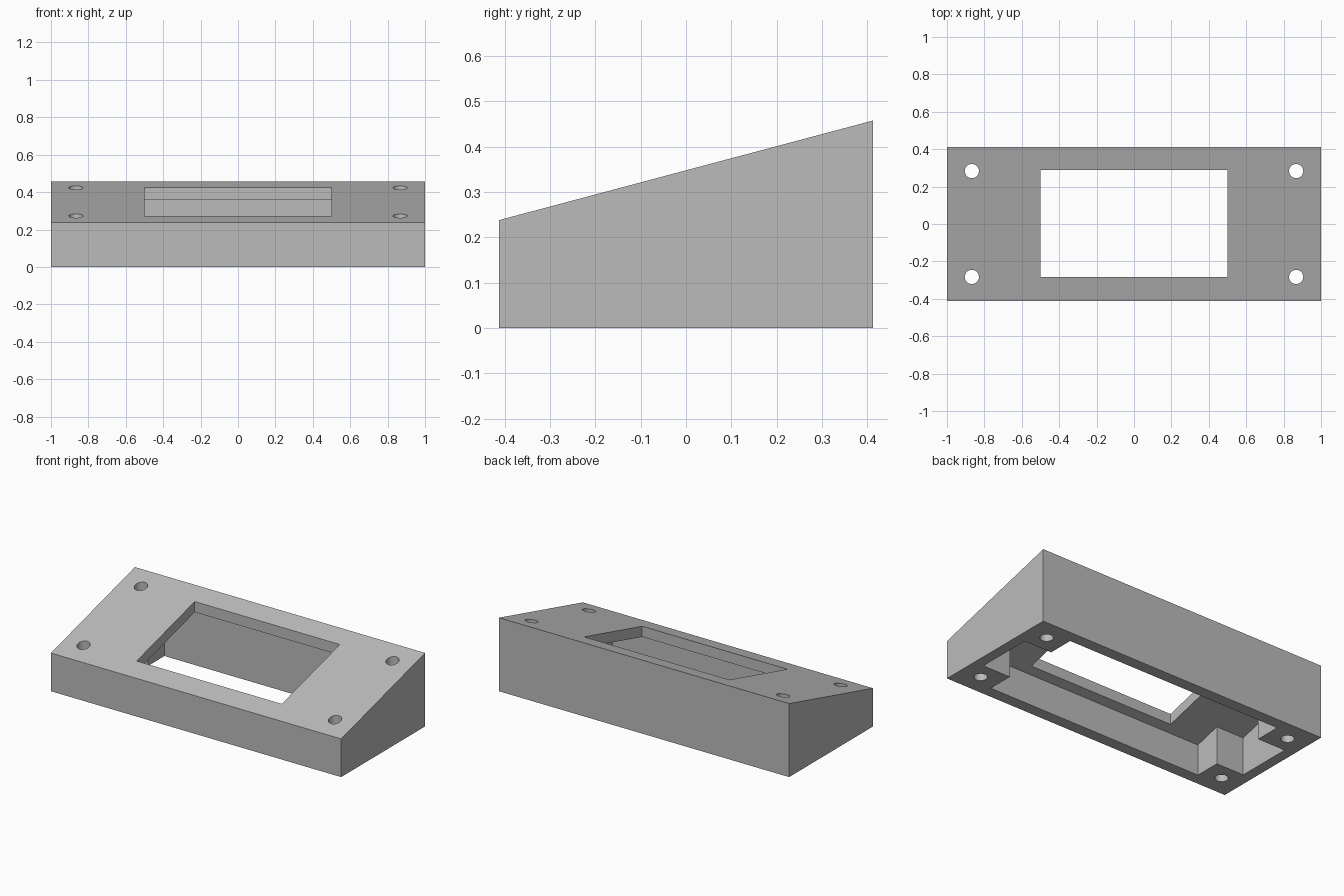
import bpy, bmesh, math

if "Cube" in bpy.data.objects:
    bpy.data.objects.remove(bpy.data.objects["Cube"], do_unlink=True)

HALF_X, HALF_Y = 1.0, 0.413
FRONT_Z, BACK_Z = 0.238, 0.458
PLATE = 0.066          # vertical thickness of the sloping panel

grey = bpy.data.materials.new("plain grey")
grey.use_nodes = True
grey.diffuse_color = (0.5, 0.5, 0.5, 1)
grey.node_tree.nodes["Principled BSDF"].inputs["Base Color"].default_value = (0.5, 0.5, 0.5, 1)


def slope(y):
    """Height of the sloping panel at depth y."""
    return FRONT_Z + (BACK_Z - FRONT_Z) * (y + HALF_Y) / (2 * HALF_Y)


def rectangle(x, y0, y1):
    return [(-x, y0), (x, y0), (x, y1), (-x, y1)]


def prism(name, outline, bottom, offset):
    """Upright prism whose top follows the slope, shifted by offset."""
    bm = bmesh.new()
    low = [bm.verts.new((x, y, bottom)) for x, y in outline]
    high = [bm.verts.new((x, y, slope(y) + offset)) for x, y in outline]
    bm.faces.new(low)
    bm.faces.new(high)
    for i in range(len(low)):
        j = (i + 1) % len(low)
        bm.faces.new((low[i], low[j], high[j], high[i]))
    bmesh.ops.recalc_face_normals(bm, faces=bm.faces)
    mesh = bpy.data.meshes.new(name)
    bm.to_mesh(mesh)
    bm.free()
    mesh.materials.append(grey)
    obj = bpy.data.objects.new(name, mesh)
    bpy.context.collection.objects.link(obj)
    return obj


# Wedge-shaped housing
housing = prism("sloped_housing", rectangle(HALF_X, -HALF_Y, HALF_Y), 0, 0)

# Hollow underside: a cross outline that leaves a solid post in each corner
wx, wy, px, py = 0.935, 0.34, 0.745, 0.177
quarter = [(wx, py), (px, py), (px, wy)]
cross = []
for sx, sy in ((1, 1), (-1, 1), (-1, -1), (1, -1)):
    corner = [(sx * x, sy * y) for x, y in quarter]
    cross += corner if sx * sy > 0 else corner[::-1]
cutters = [prism("cavity_cutter", cross, -0.1, -PLATE)]

# Display window
cutters.append(prism("window_cutter", rectangle(0.5, -0.283, 0.288), -0.1, 0.1))

# Screw holes through the corner posts
for sx in (-1, 1):
    for sy in (-1, 1):
        ring = [(sx * 0.867 + 0.038 * math.cos(a), sy * 0.283 + 0.038 * math.sin(a))
                for a in (math.tau * i / 32 for i in range(32))]
        cutters.append(prism("screw_hole_cutter", ring, -0.1, 0.1))

# Cut everything, then bake the result and drop the cutters
for cutter in cutters:
    cutter.hide_render = True
    cut = housing.modifiers.new(cutter.name, "BOOLEAN")
    cut.operation = "DIFFERENCE"
    cut.solver = "EXACT"
    cut.object = cutter
bpy.context.view_layer.update()
baked = bpy.data.meshes.new_from_object(
    housing.evaluated_get(bpy.context.evaluated_depsgraph_get()))
housing.modifiers.clear()
housing.data = baked
for cutter in cutters:
    bpy.data.objects.remove(cutter, do_unlink=True)

# Smooth hole walls, crisp edges elsewhere
bpy.ops.object.select_all(action="DESELECT")
housing.select_set(True)
bpy.context.view_layer.objects.active = housing
bpy.ops.object.shade_smooth_by_angle(angle=math.radians(14))
